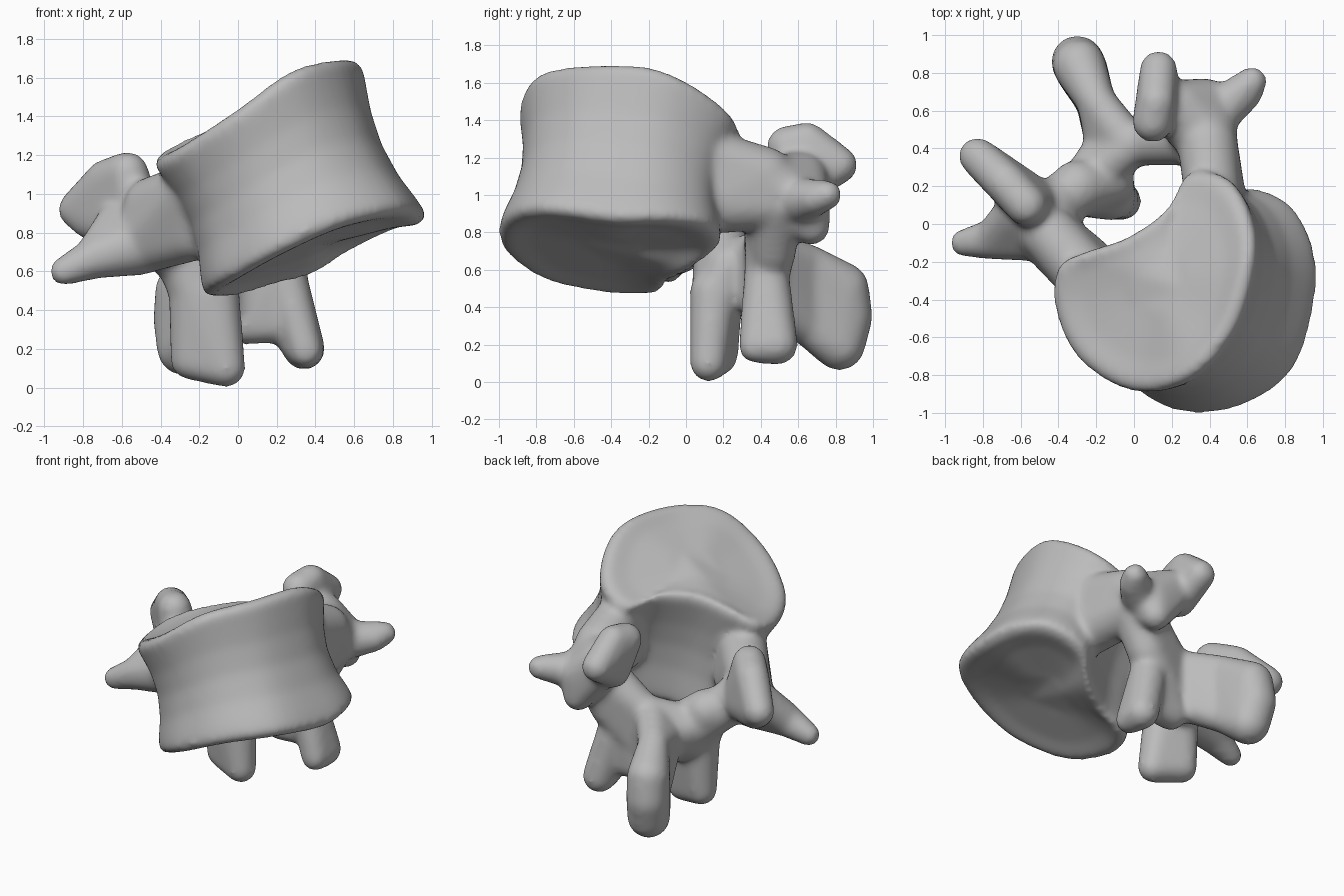
import bpy, bmesh
from mathutils import Vector, Matrix

if "Cube" in bpy.data.objects:
    bpy.data.objects.remove(bpy.data.objects["Cube"])

bone = bpy.data.materials.new("bone_grey")
bone.use_nodes = True
bone.diffuse_color = (0.5, 0.5, 0.5, 1)
bone.node_tree.nodes["Principled BSDF"].inputs["Base Color"].default_value = (0.5, 0.5, 0.5, 1)
parts = []


def finish(name, bm):
    bmesh.ops.recalc_face_normals(bm, faces=bm.faces)
    mesh = bpy.data.meshes.new(name)
    bm.to_mesh(mesh)
    bm.free()
    mesh.materials.append(bone)
    obj = bpy.data.objects.new(name, mesh)
    bpy.context.collection.objects.link(obj)
    parts.append(obj)


def hull(name, *balls):
    """Rounded solid stretched around balls given as x, y, z, radius."""
    bm = bmesh.new()
    for x, y, z, r in balls:
        bmesh.ops.create_icosphere(bm, subdivisions=3, radius=r,
                                   matrix=Matrix.Translation((x, y, z)))
    bmesh.ops.delete(bm, geom=bm.edges[:], context='EDGES_FACES')
    res = bmesh.ops.convex_hull(bm, input=bm.verts[:])
    inner = {g for g in res["geom_interior"] + res["geom_unused"]
             if isinstance(g, bmesh.types.BMVert)}
    bmesh.ops.delete(bm, geom=list(inner), context='VERTS')
    finish(name, bm)


def smooth_loop(points, steps=5):
    """Closed Catmull-Rom curve through the points."""
    n, out = len(points), []
    for i in range(n):
        a, b, c, d = (points[(i + k) % n] for k in (-1, 0, 1, 2))
        for s in range(steps):
            t = s / steps
            out.append(b + (c - a) * (t / 2) + (a * 2 - b * 5 + c * 4 - d) * (t * t / 2)
                       + (b * 3 - a - c * 3 + d) * (t ** 3 / 2))
    return out


def upper_height(x, y):
    """Tilted plane that droops at the back and at the front right corner."""
    droop = .35 * max(0, y + .1) + .25 * max(0, -x - y - .55)
    return 1.48 + .46 * (x - .1) - .16 * (y + .3) - droop


def lower_height(x, y):
    """Tilted plane that lifts at the back left and dips at the front right."""
    bend = .38 * max(0, x / 2 + y - .2) - .15 * max(0, -x - y - .55)
    return .66 + .35 * (x - .38) - .22 * (y + .42) + bend


# Body: kidney outlines of the tilted upper and lower ends, with a waist between
upper = [(.62, -.2), (.6, .05), (.48, .25), (.28, .28), (.16, .08), (-.05, -.07), (-.28, -.15),
         (-.42, -.23), (-.43, -.46), (-.3, -.72), (-.02, -.88), (.28, -.82), (.51, -.56)]
lower = [(.98, -.38), (.96, -.1), (.83, .11), (.6, .18), (.4, .03), (.18, -.09), (-.02, -.14),
         (-.14, -.29), (-.16, -.52), (-.06, -.79), (.22, -.99), (.56, -.98), (.86, -.78)]
top = smooth_loop([Vector((x, y, upper_height(x, y))) for x, y in upper])
base = smooth_loop([Vector((x, y, lower_height(x, y))) for x, y in lower])
top_mid, base_mid = Vector((.1, -.3, 1.48)), Vector((.38, -.42, .66))
rings = [(.05, .3), (.03, .7), (0, .9), (.02, .98), (.06, 1), (.14, .98), (.3, .92), (.5, .89),
         (.7, .915), (.86, .97), (.94, 1), (.98, .98), (1, .91), (.97, .72), (.95, .3)]
bm = bmesh.new()
loops = []
for t, s in rings:
    mid = base_mid.lerp(top_mid, t)
    loops.append([bm.verts.new(mid + (b.lerp(a, t) - mid) * s) for a, b in zip(top, base)])
for lo, hi in zip(loops, loops[1:]):
    for i in range(len(lo)):
        bm.faces.new((lo[i - 1], lo[i], hi[i], hi[i - 1]))
bm.faces.new(loops[0])
bm.faces.new(loops[-1])
finish("vertebra", bm)

# Pedicles joining the body to the arch
hull("left_pedicle", (.42, .12, 1.2, .15), (.44, .1, .95, .16), (.39, .42, 1.1, .16),
     (.4, .42, .96, .15))
hull("right_pedicle", (-.25, -.28, 1, .16), (-.24, -.22, .8, .15), (-.44, -.06, .94, .15),
     (-.48, -.04, .75, .16))

# Laminae closing the arch behind the canal
hull("left_lamina", (.38, .47, .95, .16), (.28, .46, .7, .13), (.03, .42, .72, .11), (.05, .42, .45, .1))
hull("right_lamina", (-.46, .07, .82, .15), (-.25, .22, .62, .14), (-.36, .14, .72, .14))
hull("right_lamina_inner", (-.27, .22, .62, .12), (-.22, .27, .5, .1),
     (0, .42, .72, .11), (-.14, .41, .6, .12), (0, .41, .42, .1))

# Upper joint blades
hull("left_upper_joint", (.1, .54, 1.26, .11), (.12, .65, 1.29, .1), (.13, .82, 1.16, .1),
     (.14, .62, 1.05, .11))
hull("left_joint_base", (.38, .47, 1.04, .17), (.24, .61, 1.08, .15), (.38, .62, .96, .15),
     (.15, .64, 1.12, .12), (.38, .67, .83, .1))
hull("right_upper_joint", (-.57, .1, 1.11, .11), (-.68, .22, 1.07, .11), (-.83, .36, .92, .1),
     (-.52, .1, .82, .14), (-.76, .3, .86, .1))

# Side processes
hull("left_side_process", (.625, .755, 1, .08), (.59, .69, .98, .09), (.48, .62, .97, .12))
hull("right_side_process", (-.9, -.1, .6, .075), (-.74, -.08, .67, .11))
hull("right_side_root", (-.74, -.08, .67, .11), (-.5, -.04, .74, .16), (-.62, .06, .84, .12))

# Lower joint prongs
hull("left_lower_joint", (.35, .37, .19, .09), (.34, .49, .2, .11), (.28, .44, .26, .09),
     (.23, .43, .6, .12))
hull("left_lower_root", (.23, .43, .6, .12), (.3, .46, .85, .14))
hull("left_web", (.24, .43, .32, .09), (.22, .43, .6, .11), (.04, .42, .32, .1), (.05, .42, .6, .1))
hull("right_lower_joint", (-.06, .12, .1, .1), (-.25, .18, .14, .1),
     (-.22, .17, .5, .14), (-.12, .15, .48, .13))
hull("right_lower_root", (-.22, .17, .5, .14), (-.12, .17, .46, .13), (-.3, .19, .72, .15),
     (-.12, .22, .62, .12))

# Spinous process: a thin neck flaring into a thick end
hull("spinous_neck", (-.04, .44, .7, .11), (-.14, .43, .6, .12), (-.05, .43, .42, .1),
     (-.2, .65, .64, .1), (-.21, .65, .29, .1))
hull("spinous_end", (-.2, .65, .64, .1), (-.21, .65, .29, .1),
     (-.29, .84, .5, .14), (-.3, .86, .35, .14), (-.28, .82, .2, .14))

# Fuse everything into one smooth bone
bpy.ops.object.select_all(action='DESELECT')
for obj in parts:
    obj.select_set(True)
body = parts[0]
bpy.context.view_layer.objects.active = body
bpy.ops.object.join()
fuse = body.modifiers.new("fuse", 'REMESH')
fuse.mode = 'VOXEL'
fuse.voxel_size = 0.02
fuse.use_smooth_shade = True
soften = body.modifiers.new("soften", 'SMOOTH')
soften.factor = 0.5
soften.iterations = 16
